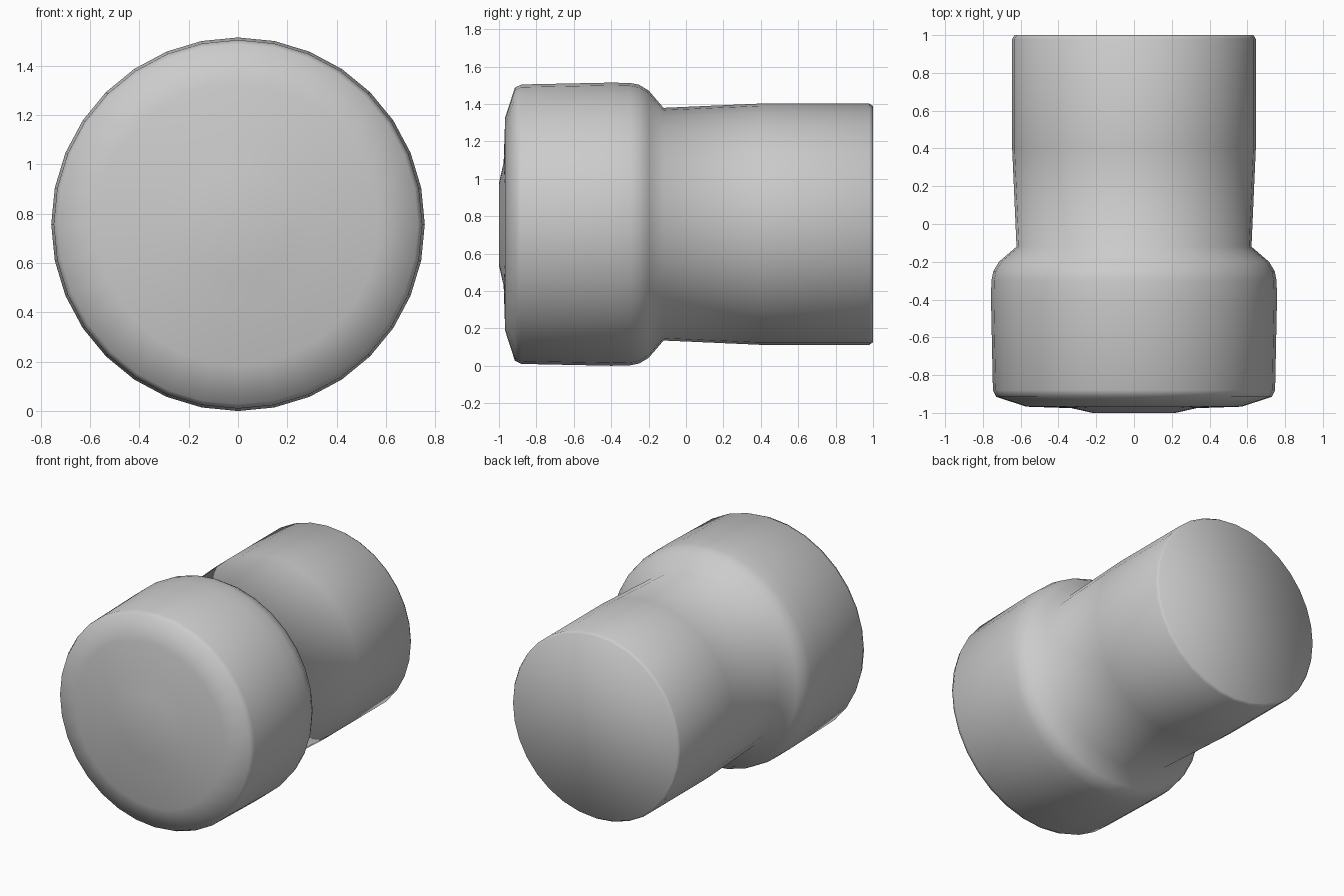
import bpy
import bmesh
import math

cube = bpy.data.objects.get("Cube")
if cube:
    bpy.data.objects.remove(cube, do_unlink=True)

SIDES = 32
AXIS_Z = 0.757

# Single grey finish
grey = bpy.data.materials.new("plain_grey")
grey.use_nodes = True
colour = (0.6, 0.6, 0.6, 1.0)
grey.diffuse_color = colour
grey.node_tree.nodes["Principled BSDF"].inputs["Base Color"].default_value = colour


def lathe(name, profile, material):
    """Turn (radius, y) points about the y axis and cap both ends."""
    bm = bmesh.new()
    rings = []
    for radius, y in profile:
        ring = []
        for i in range(SIDES):
            a = 2 * math.pi * i / SIDES
            ring.append(bm.verts.new((radius * math.cos(a), y,
                                      AXIS_Z + radius * math.sin(a))))
        rings.append(ring)
    for low, high in zip(rings, rings[1:]):
        for i in range(SIDES):
            j = (i + 1) % SIDES
            bm.faces.new((low[i], low[j], high[j], high[i]))
    bm.faces.new(rings[0])
    bm.faces.new(rings[-1])
    bmesh.ops.recalc_face_normals(bm, faces=bm.faces)
    for face in bm.faces:
        face.smooth = True
    mesh = bpy.data.meshes.new(name)
    bm.to_mesh(mesh)
    bm.free()
    mesh.materials.append(material)
    obj = bpy.data.objects.new(name, mesh)
    bpy.context.collection.objects.link(obj)
    return obj


# Domed front face, wide head, rounded shoulder, neck and straight shank
profile = [
    (0.22, -1.0), (0.33, -0.975), (0.57, -0.967),
    (0.73, -0.915), (0.747, -0.88),
    (0.757, -0.4), (0.755, -0.3), (0.745, -0.25), (0.715, -0.2),
    (0.622, -0.12), (0.645, 0.4), (0.645, 0.98), (0.632, 1.0),
]
lathe("stepped_knob", profile, grey)
